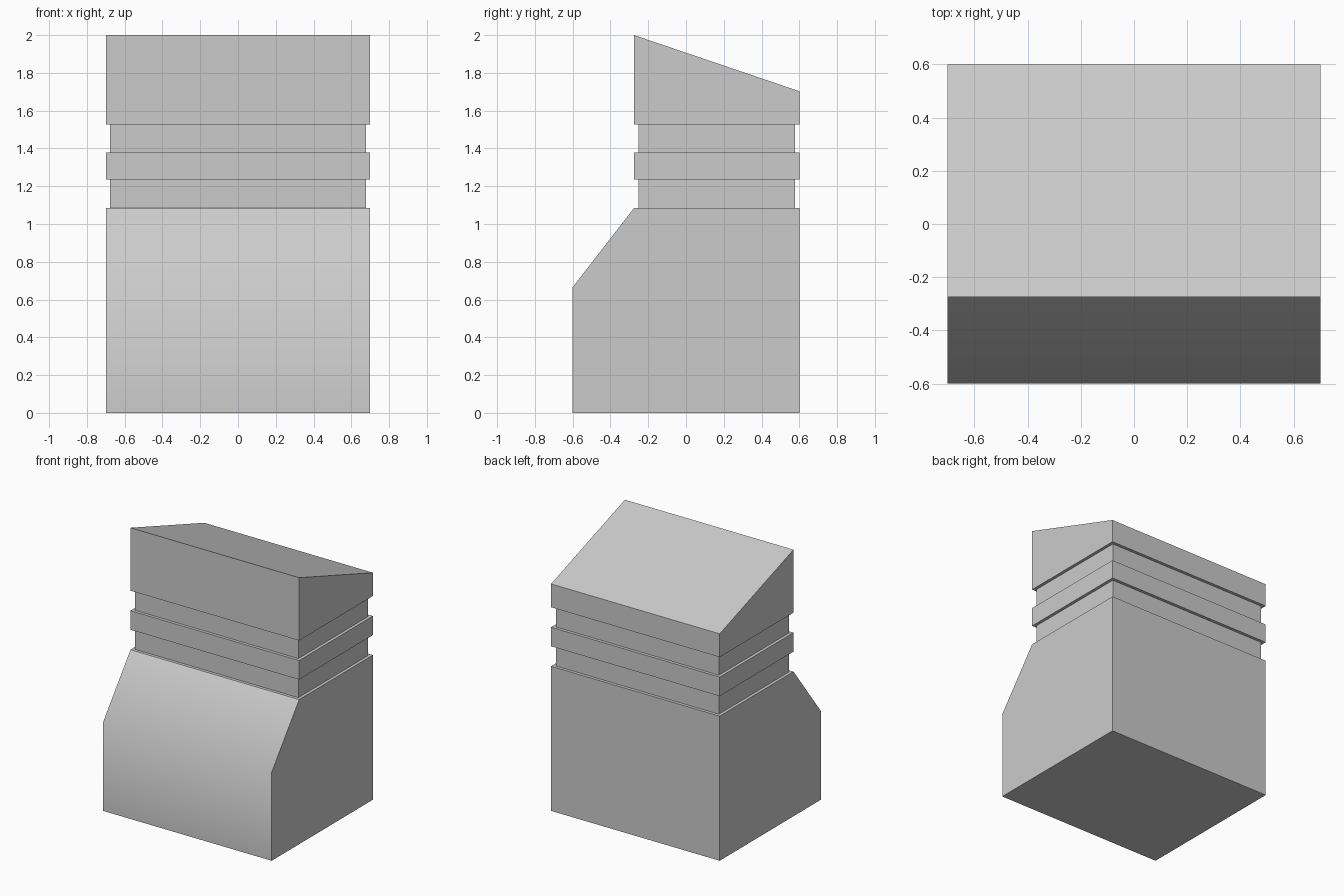
import bpy, bmesh

if "Cube" in bpy.data.objects:
    bpy.data.objects.remove(bpy.data.objects["Cube"])


def extrude_profile(name, profile, half_width):
    """Extrude a (y, z) side profile symmetrically along x."""
    bm = bmesh.new()
    face = bm.faces.new([bm.verts.new((-half_width, y, z)) for y, z in profile])
    side = bmesh.ops.extrude_face_region(bm, geom=[face])
    moved = [v for v in side["geom"] if isinstance(v, bmesh.types.BMVert)]
    bmesh.ops.translate(bm, verts=moved, vec=(2 * half_width, 0, 0))
    bmesh.ops.recalc_face_normals(bm, faces=bm.faces)
    mesh = bpy.data.meshes.new(name)
    bm.to_mesh(mesh)
    bm.free()
    obj = bpy.data.objects.new(name, mesh)
    bpy.context.collection.objects.link(obj)
    return obj


def slab(y0, y1, z0, z1):
    return [(y0, z0), (y1, z0), (y1, z1), (y0, z1)]


FRONT, BACK, HALF = -0.275, 0.6, 0.7
INSET = 0.023

# Lower body with sloped front shoulder
body = extrude_profile("body", [(-0.6, 0), (BACK, 0), (BACK, 1.085),
                                (FRONT, 1.085), (-0.6, 0.665)], HALF)

# Recessed necks either side of a full-width band
for i, (z0, z1) in enumerate([(1.085, 1.235), (1.378, 1.528)]):
    extrude_profile(f"neck_{i + 1}", slab(FRONT + INSET, BACK - INSET, z0, z1), HALF - INSET)
extrude_profile("band", slab(FRONT, BACK, 1.235, 1.378), HALF)

# Slanted top cap
extrude_profile("cap", [(FRONT, 1.528), (BACK, 1.528), (BACK, 1.703), (FRONT, 2.0)], HALF)

# Soft shading where the front meets the shoulder slope
bpy.context.view_layer.objects.active = body
body.select_set(True)
bpy.ops.object.shade_smooth_by_angle(angle=0.75)
